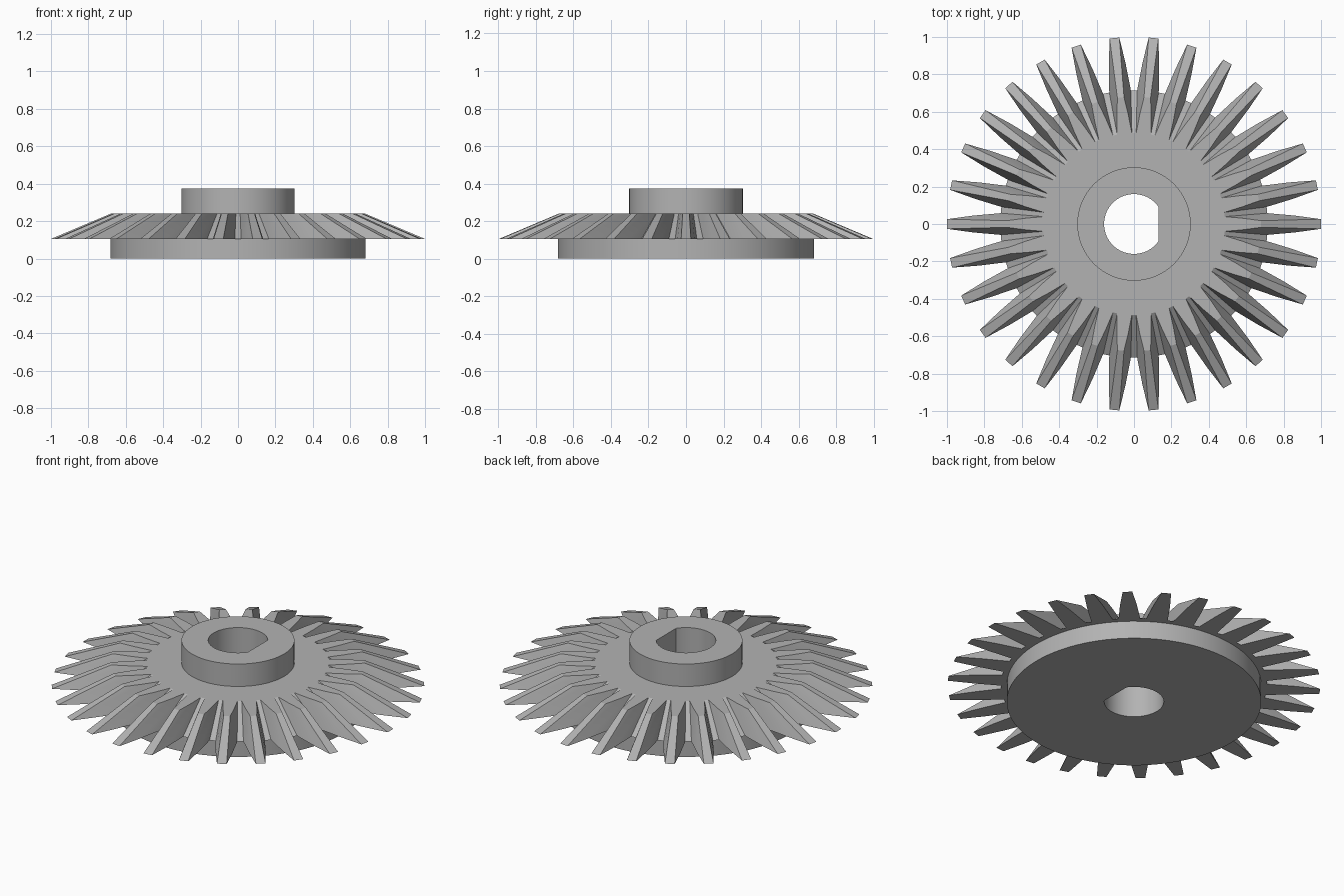
import bpy, bmesh
from math import cos, sin, pi, radians, sqrt, atan2

cube = bpy.data.objects.get("Cube")
if cube:
    bpy.data.objects.remove(cube, do_unlink=True)

TEETH = 30
ROOT_R, TIP_R = 0.715, 1.0
BORE_R, FLAT_X = 0.16, 0.13

steel = bpy.data.materials.new("grey steel")
steel.use_nodes = True
steel.diffuse_color = (0.45, 0.45, 0.45, 1)
steel.node_tree.nodes["Principled BSDF"].inputs["Base Color"].default_value = steel.diffuse_color


def circle(r, n=96):
    return [(r * cos(2 * pi * i / n), r * sin(2 * pi * i / n)) for i in range(n)]


def prism(name, outline, z0, z1, top_scale=1.0):
    """Solid from a closed outline, tapered towards the axis."""
    bm = bmesh.new()
    low = [bm.verts.new((x, y, z0)) for x, y in outline]
    high = [bm.verts.new((x * top_scale, y * top_scale, z1)) for x, y in outline]
    bm.faces.new(low[::-1])
    bm.faces.new(high)
    n = len(outline)
    for i in range(n):
        j = (i + 1) % n
        bm.faces.new((low[i], low[j], high[j], high[i]))
    mesh = bpy.data.meshes.new(name)
    bm.to_mesh(mesh)
    bm.free()
    mesh.materials.append(steel)
    obj = bpy.data.objects.new(name, mesh)
    bpy.context.collection.objects.link(obj)
    return obj


# Toothed outline: (radius, half width) down each flank
flank = [(ROOT_R, 0.058), (0.86, 0.045), (TIP_R, 0.026)]
gear_outline = []
for t in range(TEETH):
    a = 2 * pi * t / TEETH
    side = [(sqrt(r * r - w * w), w) for r, w in flank]
    tooth = [(u, -w) for u, w in side] + side[::-1]
    gear_outline += [(u * cos(a) - v * sin(a), u * sin(a) + v * cos(a)) for u, v in tooth]

# D-shaped shaft hole
half = atan2(sqrt(BORE_R ** 2 - FLAT_X ** 2), FLAT_X)
steps = 64
bore_outline = []
for i in range(steps + 1):
    a = half + (2 * pi - 2 * half) * i / steps
    bore_outline.append((BORE_R * cos(a), BORE_R * sin(a)))

parts = [
    prism("base_disc", circle(0.683), 0, 0.105),
    prism("bevel_teeth", gear_outline, 0.105, 0.24, 0.68),
    prism("hub", circle(0.303), 0.24, 0.373),
]
cutter = prism("bore_cutter", bore_outline, -0.5, 1)
cutter.hide_render = True

# Bore every part
for part in parts:
    cut = part.modifiers.new("bore", 'BOOLEAN')
    cut.operation = 'DIFFERENCE'
    cut.solver = 'EXACT'
    cut.object = cutter
    bpy.context.view_layer.objects.active = part
    bpy.ops.object.modifier_apply(modifier=cut.name)
bpy.data.objects.remove(cutter, do_unlink=True)

bpy.ops.object.select_all(action='DESELECT')
for part in parts:
    part.select_set(True)
bpy.ops.object.shade_smooth_by_angle(angle=radians(10))
